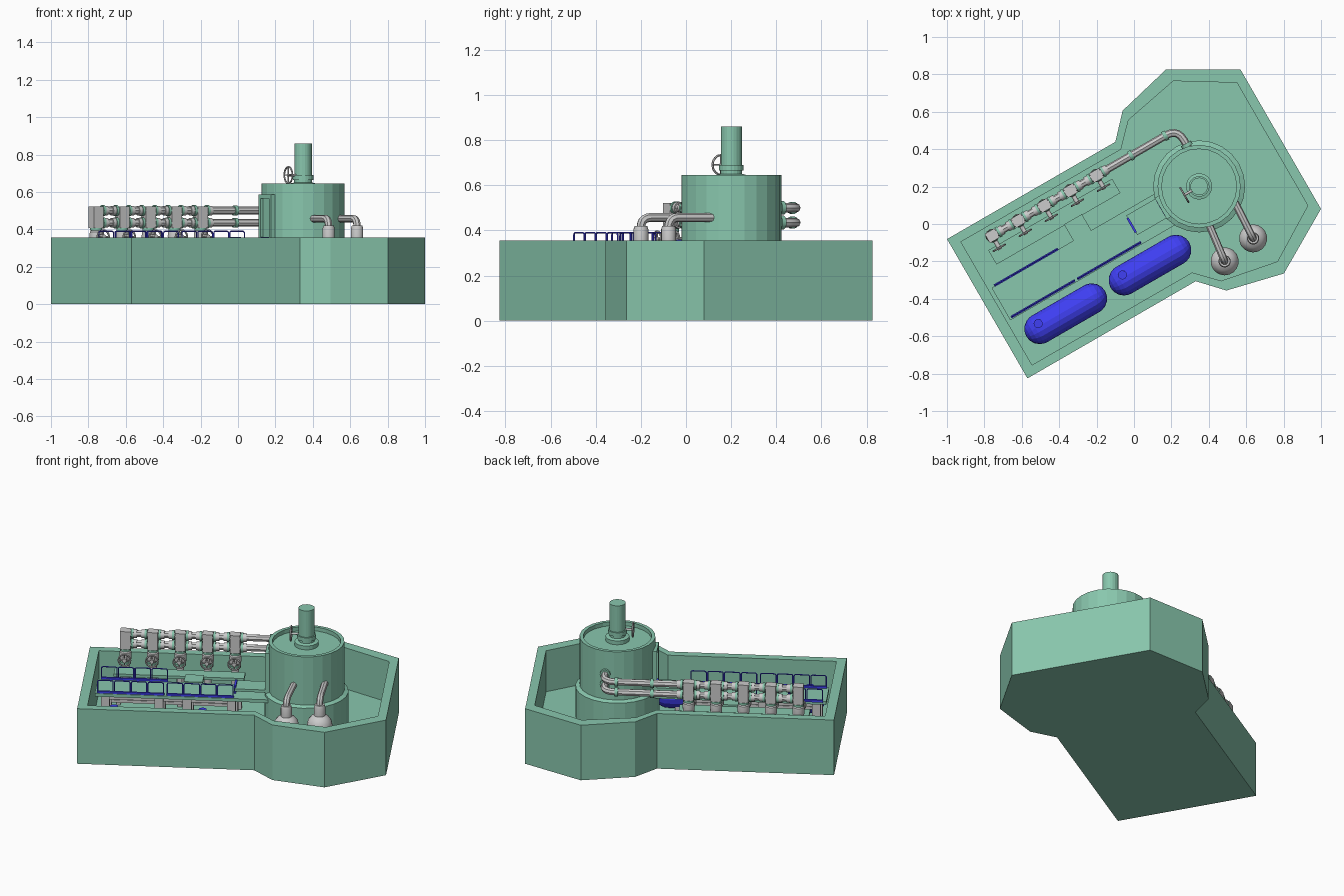
import bpy, bmesh, math
from mathutils import Vector, Matrix

if "Cube" in bpy.data.objects:
    bpy.data.objects.remove(bpy.data.objects["Cube"])

R = Matrix.Rotation(math.radians(30), 4, 'Z')   # whole plant is turned 30 degrees
FLOOR = 0.09
SMOOTH = []

def material(name, col):
    m = bpy.data.materials.new(name)
    m.diffuse_color = (*col, 1)
    m.use_nodes = True
    m.node_tree.nodes["Principled BSDF"].inputs["Base Color"].default_value = m.diffuse_color
    return m

GREEN = material("green_paint", (0.25, 0.57, 0.42))
BLUE = material("blue_paint", (0.05, 0.05, 0.9))
GREY = None

def finish(name, bm, mat, matrix=Matrix(), smooth=False):
    bmesh.ops.recalc_face_normals(bm, faces=bm.faces)
    me = bpy.data.meshes.new(name)
    bm.to_mesh(me)
    bm.free()
    ob = bpy.data.objects.new(name, me)
    bpy.context.collection.objects.link(ob)
    ob.matrix_world = R @ matrix
    if mat:
        me.materials.append(mat)
    if smooth:
        SMOOTH.append(ob)
    return ob

def box(name, u0, u1, v0, v1, z0, z1, mat=GREY):
    bm = bmesh.new()
    bmesh.ops.create_cube(bm, size=1)
    bmesh.ops.scale(bm, vec=(u1 - u0, v1 - v0, z1 - z0), verts=bm.verts)
    bmesh.ops.translate(bm, vec=((u0 + u1) / 2, (v0 + v1) / 2, (z0 + z1) / 2), verts=bm.verts)
    return finish(name, bm, mat)

def lathe(name, profile, loc, mat=GREY, axis=(0, 0, 1), sides=16, smooth=False):
    """Turn (radius, height) points around an axis; open ends are capped."""
    bm = bmesh.new()
    rings = []
    for r, h in profile:
        rings.append([bm.verts.new((r * math.cos(2 * math.pi * i / sides),
                                    r * math.sin(2 * math.pi * i / sides), h)) for i in range(sides)])
    for a, b in zip(rings, rings[1:]):
        for i in range(sides):
            j = (i + 1) % sides
            bm.faces.new((a[i], a[j], b[j], b[i]))
    bm.faces.new(rings[0])
    bm.faces.new(rings[-1])
    q = Vector(axis).to_track_quat('Z', 'Y').to_matrix().to_4x4()
    return finish(name, bm, mat, Matrix.Translation(loc) @ q, smooth)

def disc(name, r, length, loc, axis, mat=GREY, sides=14):
    return lathe(name, [(r, -length / 2), (r, length / 2)], loc, mat, axis, sides, True)

def pipe(name, pts, r, mat=GREY, fillet=0.04, res=2, cyclic=False):
    """Round tube through points with filleted corners."""
    pts = [Vector(p) for p in pts]
    path = [pts[0]]
    for a, b, c in zip(pts, pts[1:], pts[2:]):
        s, e = b + (a - b).normalized() * fillet, b + (c - b).normalized() * fillet
        for i in range(6):
            t = i / 5
            path.append(s * (1 - t) ** 2 + b * 2 * t * (1 - t) + e * t * t)
    path.append(pts[-1])
    cu = bpy.data.curves.new(name, 'CURVE')
    cu.dimensions = '3D'
    cu.bevel_depth, cu.bevel_resolution, cu.use_fill_caps = r, res, True
    sp = cu.splines.new('POLY')
    sp.points.add(len(path) - 1)
    for p, co in zip(sp.points, path):
        p.co = (*co, 1)
    sp.use_cyclic_u = cyclic
    ob = bpy.data.objects.new(name, cu)
    bpy.context.collection.objects.link(ob)
    bpy.ops.object.select_all(action='DESELECT')
    bpy.context.view_layer.objects.active = ob
    ob.select_set(True)
    bpy.ops.object.convert(target='MESH')
    ob = bpy.context.object
    ob.matrix_world = R
    if mat:
        ob.data.materials.append(mat)
    SMOOTH.append(ob)
    return ob

def handwheel(name, c, axis, r):
    a = Vector(axis)
    side, c, up = a.cross(Vector((0, 0, 1))), Vector(c), Vector((0, 0, 1))
    rim = [c + side * r * math.cos(t) + up * r * math.sin(t)
           for t in [2 * math.pi * i / 16 for i in range(16)]]
    pipe(name + "_rim", rim, 0.005, fillet=0.003, res=1, cyclic=True)
    for i in range(2):
        d = side if i else up
        pipe(name + "_spoke", [c - d * r, c + d * r], 0.004, res=1)

# pit: walled basin, symmetric half outlines mirrored in v
def mirrored(half):
    return half + [(u, -v) for u, v in reversed(half)]
outer = mirrored([(-.906, .43), (.133, .43), (.25, .555), (.562, .63), (.906, .43)])
inner = mirrored([(-.849, .38), (.139, .38), (.252, .496), (.564, .557), (.854, .379)])
bm = bmesh.new()
loops = [[bm.verts.new((u, v, z)) for u, v in o]
         for o, z in ((outer, 0), (outer, .355), (inner, .355), (inner, FLOOR))]
for a, b in zip(loops, loops[1:]):
    for i in range(len(a)):
        j = (i + 1) % len(a)
        bm.faces.new((a[i], a[j], b[j], b[i]))
bm.faces.new(loops[0])
bm.faces.new(loops[-1])
finish("pit_basin", bm, GREEN)

# main vessel with recessed lid, stack and stack valve
CU = .402
lathe("vessel_base", [(.246, FLOOR), (.246, .325), (.222, .335)], (CU, 0, 0), GREEN, sides=24)
lathe("vessel_body", [(.222, .3), (.222, .645), (.2, .645), (.2, .62)], (CU, 0, 0), GREEN, sides=24)
lathe("stack", [(.07, .615), (.07, .645), (.048, .65), (.048, .665), (.055, .665), (.055, .69),
                (.047, .69), (.047, .86)], (CU, 0, 0), GREEN, sides=20)
disc("stack_valve_stem", .007, .06, (.335, 0, .69), (1, 0, 0))
handwheel("stack_handwheel", (.311, 0, .69), (1, 0, 0), .044)

# vessel doorway: frame and door leaf
for s in (-1, 1):
    box("door_jamb", .165, .23, s * .055 - .01, s * .055 + .01, .31, .585, GREEN)
box("door_lintel", .165, .23, -.065, .065, .565, .585, GREEN)
box("door_leaf", .18, .22, -.05, .05, .31, .57, GREEN)

# settling pots with pipes bent into the vessel
for u, v, u2 in ((.32, -.415, .35), (.513, -.385, .525)):
    lathe("pot", [(.075, FLOOR), (.075, .29), (.068, .32), (.05, .342), (.033, .352),
                  (.033, .405), (.028, .42), (.02, .42)], (u, v, 0), sides=18, smooth=True)
    pipe("pot_pipe", [(u, v, .4), (u, v, .457), (u2, -.17, .457)], .02, fillet=.045)

# twin header pipes along the back wall
V = .325
for z in (.435, .5):
    pipe("header_pipe", [(-.71, V, z), (.455, V, z), (.455, .17, z)], .021, fillet=.07)
    for u in (.17, .38):
        disc("header_flange", .027, .02, (u, V, z), (1, 0, 0), GREEN)
    disc("vessel_flange", .031, .02, (.455, .224, z), (0, 1, 0), GREEN)

# five valve stations
for k in range(5):
    u = -.688 + .161 * k
    box("valve_block", u - .03, u + .03, V - .028, V + .028, .408, .522)
    lathe("drop_pipe", [(.022, FLOOR), (.022, .325), (.034, .335), (.036, .365), (.034, .385),
                        (.024, .395), (.024, .41)], (u, V, 0), smooth=True)
    disc("drop_flange", .032, .014, (u, V, .40), (0, 0, 1), GREEN)
    disc("drop_flange_low", .032, .014, (u, V, .315), (0, 0, 1), GREEN)
    disc("valve_stem", .012, .07, (u, .275, .36), (0, 1, 0))
    handwheel("valve_handwheel", (u, .25, .36), (0, 1, 0), .036)
    for z in (.435, .5):
        for s in (-1, 1):
            if k == 0 and s < 0:
                continue
            disc("block_flange", .03, .014, (u + s * .04, V, z), (1, 0, 0), GREEN)
            disc("pipe_sleeve", .026, .02, (u + s * .057, V, z), (1, 0, 0))

# decks: valve platform, link plate, main walkway, bridge to the door
box("valve_platform", -.745, .02, .18, .268, .285, .303, GREEN)
box("link_plate", -.325, -.215, .085, .185, .296, .314, GREEN)
box("walkway", -.83, .19, -.115, .085, .29, .31, GREEN)
box("bridge_deck", -.014, .18, -.06, .06, .33, .347, GREEN)
for u in (-.014, .17):
    box("bridge_sill", u - .006, u + .006, -.045, .045, .31, .36, BLUE)

# walkway legs and braces
for v in (-.085, .055):
    for u in (-.77, -.455, -.29, -.03):
        box("walkway_leg", u - .025, u + .025, v - .02, v + .02, FLOOR, .29)
    for z in (.18, .265):
        box("walkway_brace", -.77, -.03, v - .008, v + .008, z, z + .018)
for u in (-.72, -.36, -.01):
    box("platform_leg", u - .012, u + .012, .21, .235, FLOOR, .285)

# blue railings made of repeated hoops with a kick plate
def railing(u0, v, panels, step=.0985):
    for i in range(panels):
        a, b = u0 + i * step + .004, u0 + (i + 1) * step - .004
        pipe("rail_hoop", [(a, v, .305), (a, v, .39), (b, v, .39), (b, v, .305)],
             .0035, BLUE, fillet=.012, res=1)
    box("rail_kick_plate", u0, u0 + panels * step, v - .007, v + .007, .308, .322, BLUE)
railing(-.818, -.103, 4)
railing(-.41, -.103, 4)
railing(-.812, .088, 4)

# two horizontal storage tanks with nozzles and saddles
r, h = .082, .161
ends = [math.radians(a) for a in (2, 20, 40, 60, 78, 90)]
cap = [(r * math.sin(a), h + r * math.cos(a)) for a in ends]
for u in (-.556, -.036):
    lathe("storage_tank", [(x, -y) for x, y in cap] + cap[::-1], (u, -.233, FLOOR + .085),
          BLUE, (1, 0, 0), sides=18)
    lathe("tank_nozzle", [(.024, .2), (.024, .275)], (u - .154, -.205, 0), BLUE, sides=14)
    for s in (-.1, .1):
        box("tank_saddle", u + s - .015, u + s + .015, -.29, -.176, FLOOR, FLOOR + .04)

# smooth shading on the round pipework only
bpy.ops.object.select_all(action='DESELECT')
for ob in SMOOTH:
    ob.select_set(True)
bpy.context.view_layer.objects.active = SMOOTH[0]
bpy.ops.object.shade_smooth_by_angle(angle=math.radians(35))
